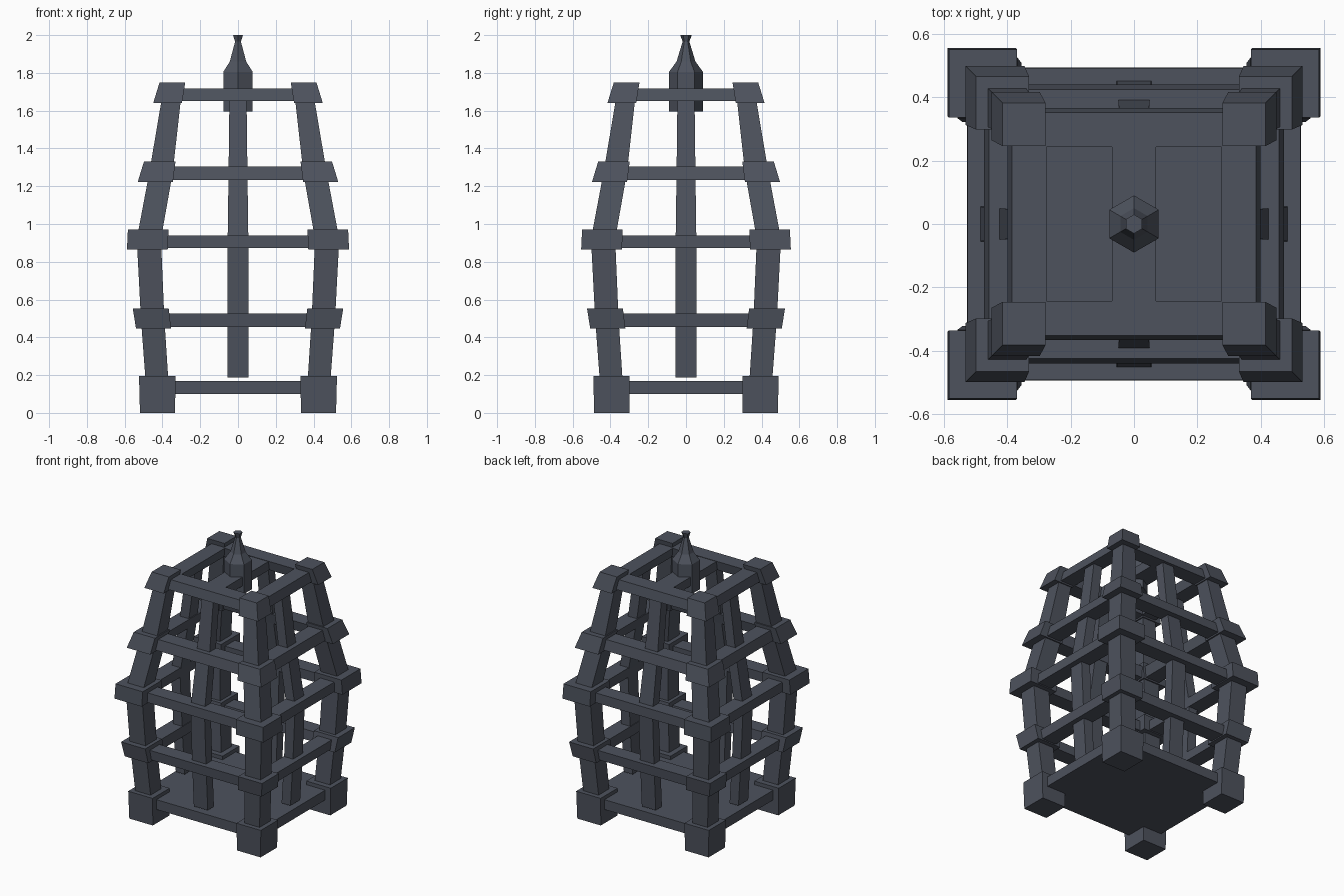
import bpy, bmesh, math

if "Cube" in bpy.data.objects:
    bpy.data.objects.remove(bpy.data.objects["Cube"])

def loft(name, rings, mirror=(False, False)):
    """Skin a closed solid through rings of points, mirrored on x and/or y."""
    bm = bmesh.new()
    loops = [[bm.verts.new(p) for p in ring] for ring in rings]
    n = len(loops[0])
    for a, b in zip(loops, loops[1:]):
        for i in range(n):
            j = (i + 1) % n
            bm.faces.new((a[i], a[j], b[j], b[i]))
    bm.faces.new(loops[0][::-1])
    bm.faces.new(loops[-1])
    bmesh.ops.recalc_face_normals(bm, faces=bm.faces)
    me = bpy.data.meshes.new(name)
    bm.to_mesh(me)
    bm.free()
    ob = bpy.data.objects.new(name, me)
    bpy.context.collection.objects.link(ob)
    if any(mirror):
        m = ob.modifiers.new("mirror", 'MIRROR')
        m.use_axis = (mirror[0], mirror[1], False)
        m.use_mirror_merge = False
    iron = bpy.data.materials.get("iron") or bpy.data.materials.new("iron")
    iron.diffuse_color = (0.075, 0.085, 0.11, 1)
    iron.use_nodes = True
    iron.node_tree.nodes["Principled BSDF"].inputs["Base Color"].default_value = iron.diffuse_color
    me.materials.append(iron)
    return ob

def rect(x0, x1, y0, y1, z):
    return [(x0, y0, z), (x1, y0, z), (x1, y1, z), (x0, y1, z)]

# The cage is slightly shallower than wide
DY = 0.033

# Corner blocks: z low, z high, inner/outer at bottom, inner/outer at top
blocks = [
    (0.00, 0.196, 0.333, 0.519, 0.331, 0.524),
    (0.447, 0.552, 0.354, 0.540, 0.367, 0.557),
    (0.865, 0.970, 0.372, 0.588, 0.368, 0.583),
    (1.222, 1.330, 0.345, 0.531, 0.331, 0.498),
    (1.640, 1.750, 0.297, 0.449, 0.279, 0.415),
]
for k, (z0, z1, a, b, c, d) in enumerate(blocks):
    loft(f"corner_block_{k + 1}",
         [rect(a, b, a - DY, b - DY, z0), rect(c, d, c - DY, d - DY, z1)],
         (True, True))

# Corner posts bulging in the middle
post = [(0.10, 0.424, 0.06), (0.50, 0.452, 0.062), (0.92, 0.472, 0.064),
        (1.27, 0.408, 0.062), (1.69, 0.349, 0.05)]
loft("corner_post",
     [rect(c - h, c + h, c - h - DY, c + h - DY, z) for z, c, h in post],
     (True, True))

# Horizontal rails: z low, z high, bottom centre, top centre, reach
rails = [
    (0.456, 0.525, 0.448, 0.454, 0.40),
    (0.872, 0.940, 0.472, 0.470, 0.42),
    (1.232, 1.305, 0.417, 0.402, 0.37),
    (1.650, 1.718, 0.343, 0.330, 0.32),
]
T = 0.055
for k, (z0, z1, c0, c1, r) in enumerate(rails):
    loft(f"side_rail_{k + 1}",
         [rect(c0 - T, c0 + T, -r + DY, r - DY, z0),
          rect(c1 - T, c1 + T, -r + DY, r - DY, z1)], (True, False))
    loft(f"front_back_rail_{k + 1}",
         [rect(-r, r, c0 - T - DY, c0 + T - DY, z0),
          rect(-r, r, c1 - T - DY, c1 + T - DY, z1)], (False, True))

# Upright bars in the middle of each side: z, centre, half width
bars = [(0.187, 0.418, 0.055), (0.50, 0.437, 0.055), (0.90, 0.455, 0.055),
        (1.27, 0.393, 0.05), (1.69, 0.337, 0.045)]
D = 0.035
loft("side_upright", [rect(c - D, c + D, -w, w, z) for z, c, w in bars],
     (True, False))
loft("front_back_upright",
     [rect(-w, w, c - D - DY, c + D - DY, z) for z, c, w in bars],
     (False, True))

# Floor plate and top cross beam
loft("floor_plate", [rect(-0.48, 0.48, -0.447, 0.447, z) for z in (0.10, 0.17)])
loft("top_beam", [rect(-0.07, 0.07, -0.30, 0.30, z) for z in (1.652, 1.715)])

# Hexagonal hanging finial
def hexagon(r, z):
    return [(r * math.sin(i * math.pi / 3), r * math.cos(i * math.pi / 3), z)
            for i in range(6)]

finial = [(0.09, 1.595), (0.09, 1.805), (0.05, 1.86), (0.018, 1.965), (0.03, 2.0)]
loft("finial", [hexagon(r, z) for r, z in finial])
